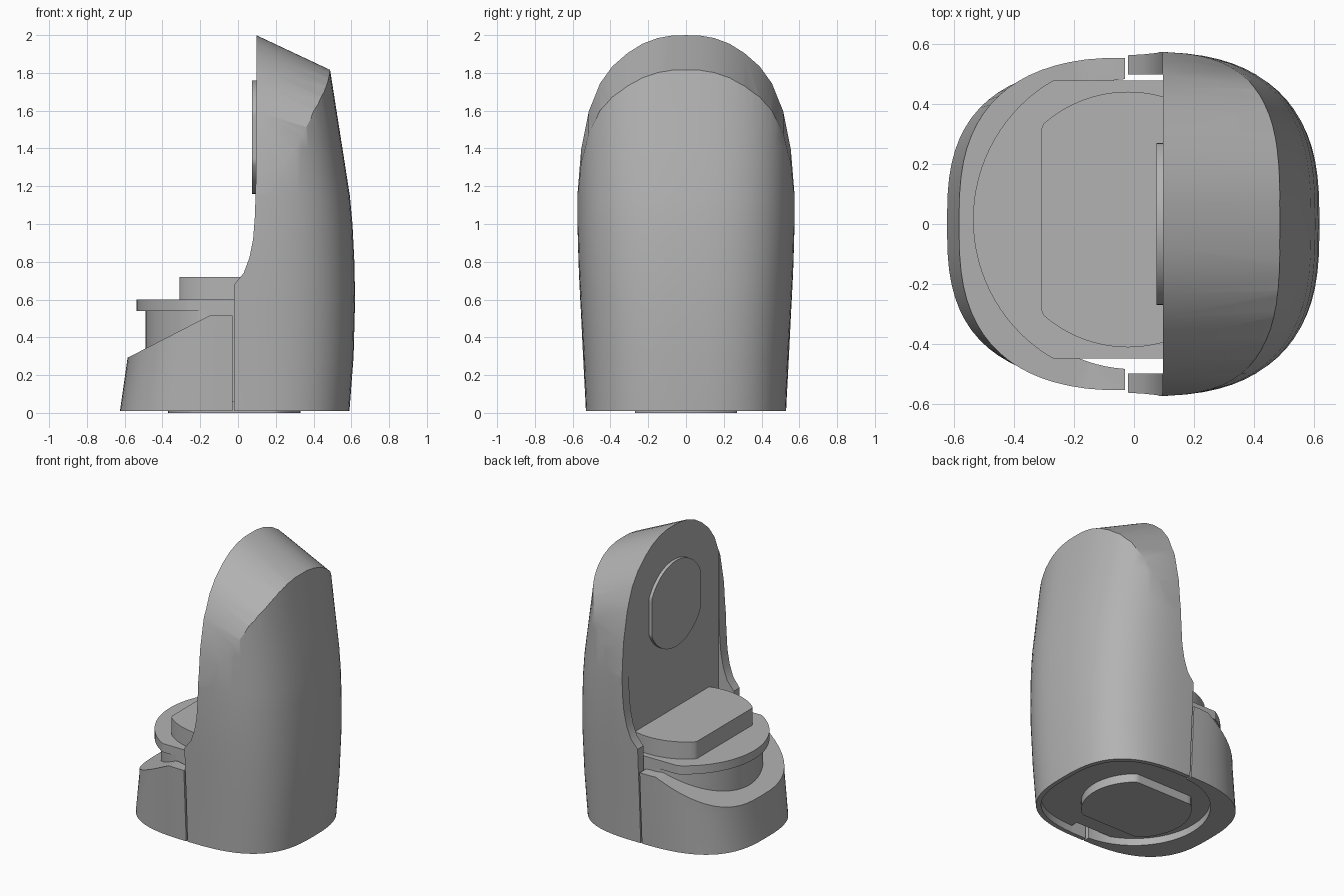
import bpy, bmesh, math
from mathutils import Vector

cube = bpy.data.objects.get("Cube")
if cube:
    bpy.data.objects.remove(cube, do_unlink=True)

grey = bpy.data.materials.new("plain_grey")
grey.use_nodes = True
GREY = (0.45, 0.45, 0.45, 1)
grey.diffuse_color = GREY
grey.node_tree.nodes["Principled BSDF"].inputs["Base Color"].default_value = GREY


def loft(name, rings):
    """Closed solid through a list of equal-length point rings."""
    bm = bmesh.new()
    rows = [[bm.verts.new(p) for p in ring] for ring in rings]
    n = len(rows[0])
    for a, b in zip(rows, rows[1:]):
        for i in range(n):
            j = (i + 1) % n
            bm.faces.new((a[i], a[j], b[j], b[i]))
    bm.faces.new(rows[0][::-1])
    bm.faces.new(rows[-1])
    bmesh.ops.recalc_face_normals(bm, faces=bm.faces)
    mesh = bpy.data.meshes.new(name)
    bm.to_mesh(mesh)
    bm.free()
    ob = bpy.data.objects.new(name, mesh)
    bpy.context.collection.objects.link(ob)
    mesh.materials.append(grey)
    return ob


def prism(name, pts, axis, lo, hi, shear=0.0):
    """Extrude a 2D outline along an axis, dropping z by shear per unit."""
    def place(u, v, w):
        if axis == "x":
            return Vector((w, u, v - shear * w))
        return Vector((u, w, v)) if axis == "y" else Vector((u, v, w))
    return loft(name, [[place(u, v, w) for u, v in pts] for w in (lo, hi)])


def oval(a, b, power=2.8, n=72):
    """Squarish oval outline."""
    out = []
    for i in range(n):
        t = math.tau * i / n
        c, s = math.cos(t), math.sin(t)
        out.append((a * math.copysign(abs(c) ** (2 / power), c),
                    b * math.copysign(abs(s) ** (2 / power), s)))
    return out


def clipped_disc(cx, cy, r, u=(-9, 9), v=(-9, 9), n=96):
    """Circle outline with flats where it passes the u and v limits."""
    pts = []
    for i in range(n):
        t = math.tau * i / n
        p = (min(max(cx + r * math.cos(t), u[0]), u[1]),
             min(max(cy + r * math.sin(t), v[0]), v[1]))
        if not pts or math.dist(p, pts[-1]) > 1e-5:
            pts.append(p)
    return pts


def cut(ob, tool, operation):
    mod = ob.modifiers.new("cut", "BOOLEAN")
    mod.operation, mod.object, mod.solver = operation, tool, "EXACT"
    bpy.context.view_layer.objects.active = ob
    bpy.ops.object.modifier_apply(modifier=mod.name)
    bpy.data.objects.remove(tool, do_unlink=True)


def body(name, sections):
    return loft(name, [[(x, y, z) for x, y in oval(a, b)] for z, a, b in sections])


# Tall rounded back shell
shell = body("back_shell", [(0.01, 0.59, 0.53), (0.3, 0.612, 0.543), (0.6, 0.62, 0.56),
                            (0.8, 0.616, 0.57), (1.0, 0.606, 0.576), (1.15, 0.592, 0.576),
                            (1.4, 0.553, 0.576), (2.1, 0.443, 0.576)])

# Domed top, sloping down towards the rear
half = [(0.6, -1), (0.6, 0.95), (0.573, 1.22), (0.555, 1.44), (0.515, 1.64), (0.455, 1.79),
        (0.39, 1.88), (0.31, 1.95), (0.23, 2.0), (0.15, 2.03), (0.07, 2.044)]
arch = half + [(0, 2.045)] + [(-y, z) for y, z in reversed(half)]
cut(shell, prism("dome_tool", arch, "x", -1, 1, 0.47), "INTERSECT")

# Front edge of the shell, sweeping forward into two low wings
side = [(-0.02, -1), (-0.02, 0.68), (0.03, 0.74), (0.06, 0.82), (0.08, 0.92), (0.09, 1.05),
        (0.095, 1.25), (0.095, 3), (1, 3), (1, -1)]
cut(shell, prism("side_tool", side, "y", -1, 1), "INTERSECT")
channel = [(-1, -0.5), (0.097, -0.5), (0.097, 0.5), (-1, 0.5)]
cut(shell, prism("channel_tool", channel, "z", -1, 3), "DIFFERENCE")
cut(shell, prism("underside_tool", oval(0.56, 0.5), "z", -1, 0.06), "DIFFERENCE")

# Low front base with a sloping rim around the pedestal
base = body("front_base", [(0.01, 0.625, 0.53), (0.29, 0.585, 0.545), (0.6, 0.56, 0.56)])
rim = [(-1, -1), (-1, 0.27), (-0.588, 0.29), (-0.2, 0.49), (-0.15, 0.515),
       (-0.03, 0.515), (-0.03, -1)]
cut(base, prism("rim_tool", rim, "y", -1, 1), "INTERSECT")
cut(base, prism("bore_tool", clipped_disc(0, 0, 0.485), "z", -1, 2), "DIFFERENCE")

# Stacked pedestal
flats = (-0.45, 0.48)
neck = prism("pedestal_neck", clipped_disc(0, 0, 0.49, v=flats), "z", 0.06, 0.545)
tray = prism("pedestal_tray", clipped_disc(0, 0.015, 0.538, v=flats), "z", 0.54, 0.6)
pad = prism("top_pad", clipped_disc(-0.02, 0.015, 0.427, u=(-0.31, 9)), "z", 0.59, 0.72)

# Overhanging tray and pad stay inside the shell
foot = prism("bottom_foot", clipped_disc(-0.02, 0, 0.35, v=(-0.27, 0.27)), "z", 0, 0.07)

# Raised plate on the upright panel
plate = prism("panel_plate", clipped_disc(0, 1.46, 0.3, u=(-0.27, 0.27)), "x", 0.075, 0.11)

for ob in (shell, base, neck, tray, pad, foot, plate):
    bpy.ops.object.select_all(action="DESELECT")
    ob.select_set(True)
    bpy.context.view_layer.objects.active = ob
    bpy.ops.object.shade_smooth_by_angle(angle=math.radians(30))
